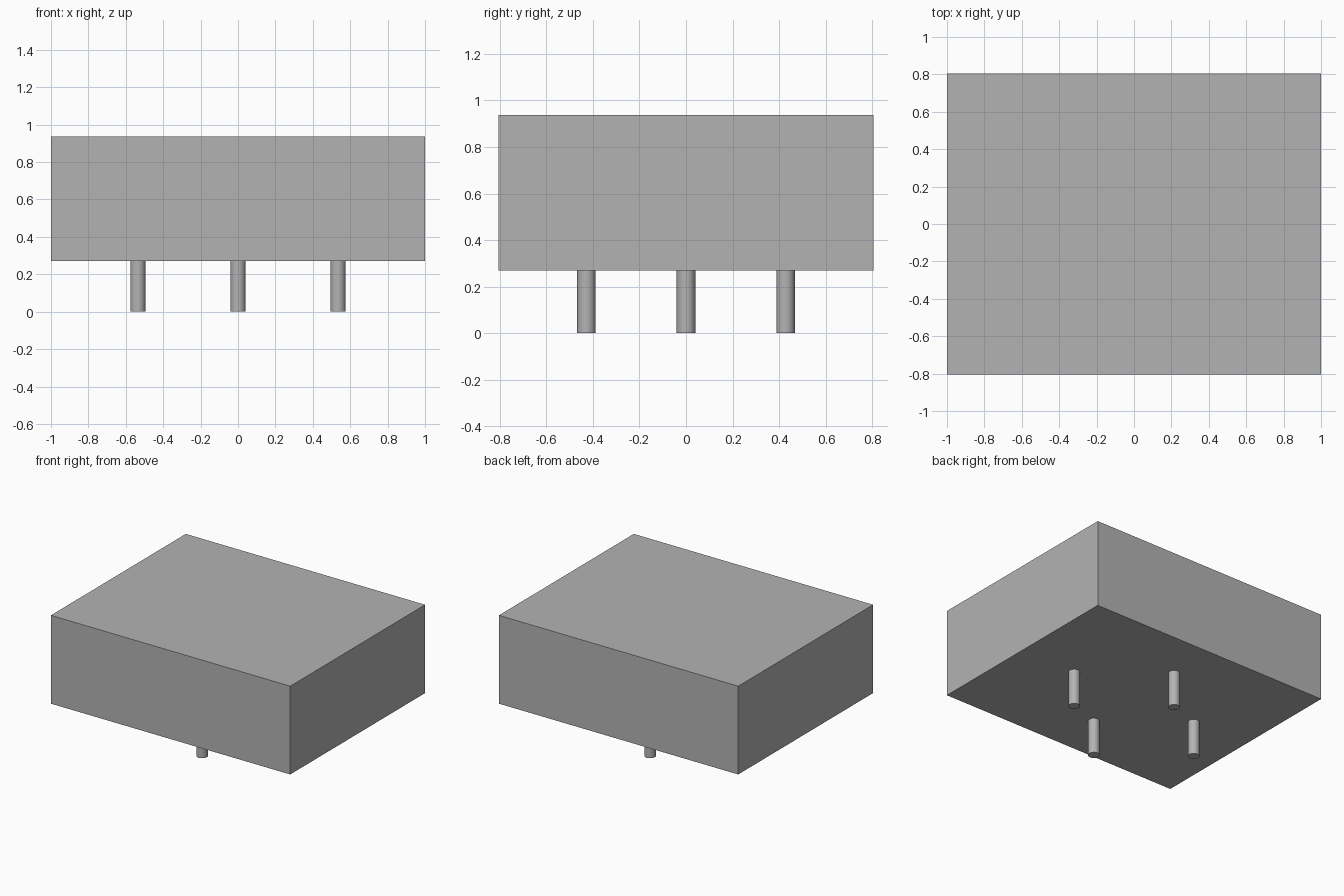
import bpy
import math

if "Cube" in bpy.data.objects:
    bpy.data.objects.remove(bpy.data.objects["Cube"], do_unlink=True)

BOTTOM, TOP = 0.27, 0.937
PIN_RADIUS = 0.04

# One plain grey for everything
grey = bpy.data.materials.new("plain grey")
grey.use_nodes = True
colour = (0.45, 0.45, 0.45, 1)
grey.diffuse_color = colour
grey.node_tree.nodes["Principled BSDF"].inputs["Base Color"].default_value = colour

# Rectangular body
bpy.ops.mesh.primitive_cube_add(size=1, location=(0, 0, (BOTTOM + TOP) / 2))
body = bpy.context.object
body.name = "body"
body.scale = (2, 1.61, TOP - BOTTOM)
bpy.ops.object.transform_apply(location=False, rotation=False, scale=True)
body.data.materials.append(grey)


def add_pin(name, x, y):
    bpy.ops.mesh.primitive_cylinder_add(
        vertices=24, radius=PIN_RADIUS, depth=BOTTOM, location=(x, y, BOTTOM / 2))
    pin = bpy.context.object
    pin.name = name
    pin.data.materials.append(grey)
    bpy.ops.object.shade_smooth_by_angle(angle=math.radians(30))


# Four round pins in a diamond under the body
for name, x, y in (("left_pin", 0.535, 0), ("right_pin", -0.535, 0),
                   ("front_pin", 0, -0.428), ("back_pin", 0, 0.428)):
    add_pin(name, x, y)
